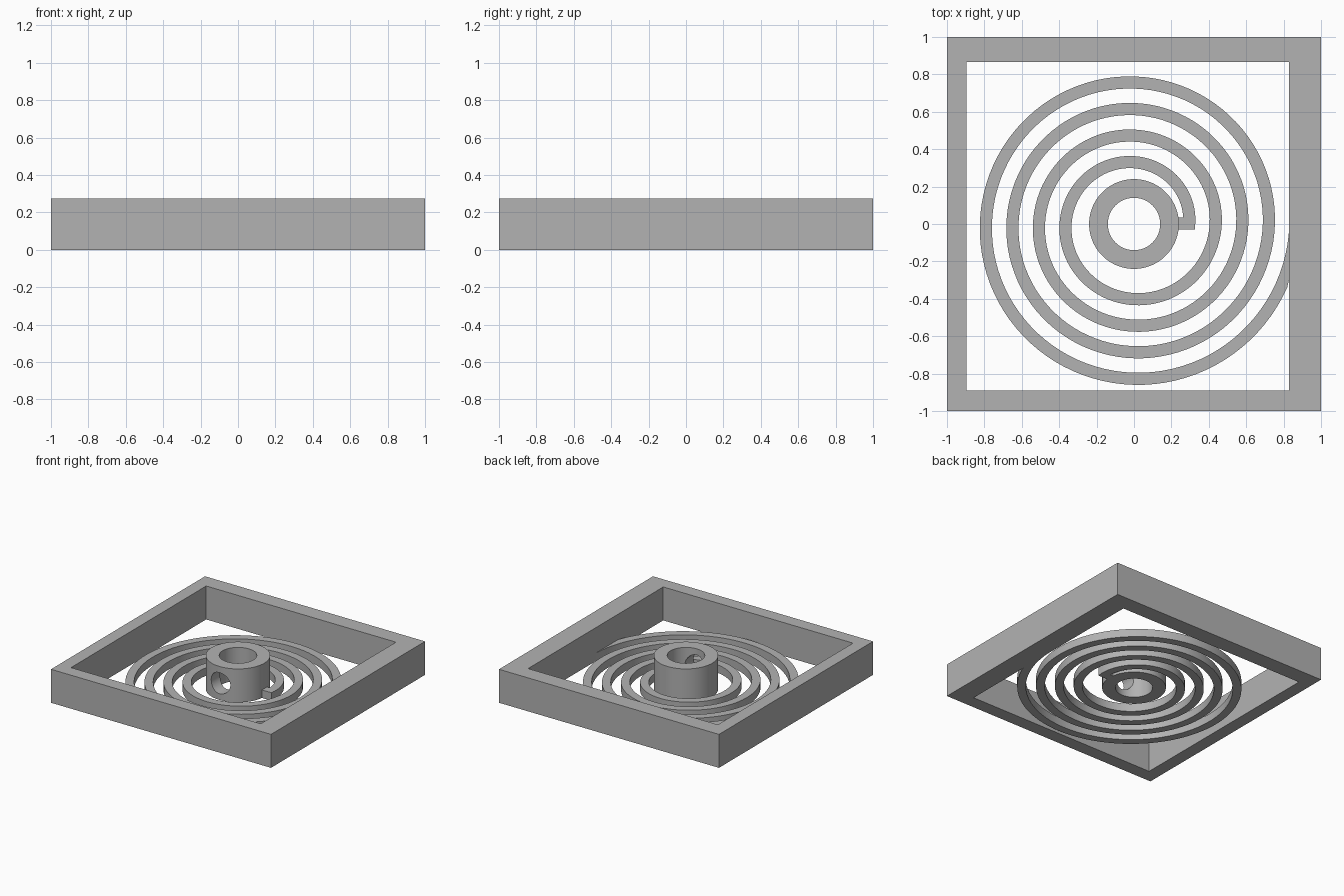
import bpy
import bmesh
import math

if "Cube" in bpy.data.objects:
    bpy.data.objects.remove(bpy.data.objects["Cube"], do_unlink=True)

HEIGHT = 0.275      # frame and hub
COIL_H = 0.066      # spiral spring
COIL_W = 0.065

grey = bpy.data.materials.new("plain_grey")
grey.use_nodes = True
colour = (0.45, 0.45, 0.45, 1)
grey.diffuse_color = colour
grey.node_tree.nodes["Principled BSDF"].inputs["Base Color"].default_value = colour


def strip_solid(name, inner, outer, height, closed):
    """Extruded solid between two matching outlines on the ground plane."""
    bm = bmesh.new()
    rings = [[bm.verts.new((x, y, z)) for x, y in line]
             for line, z in ((inner, 0), (outer, 0), (outer, height), (inner, height))]
    n = len(inner)
    for i in range(n if closed else n - 1):
        j = (i + 1) % n
        for a, b in zip(rings, rings[1:] + rings[:1]):
            bm.faces.new((a[i], a[j], b[j], b[i]))
    if not closed:
        for i in (0, n - 1):
            bm.faces.new([r[i] for r in rings])
    bmesh.ops.recalc_face_normals(bm, faces=bm.faces)
    mesh = bpy.data.meshes.new(name)
    bm.to_mesh(mesh)
    bm.free()
    mesh.materials.append(grey)
    obj = bpy.data.objects.new(name, mesh)
    bpy.context.collection.objects.link(obj)
    return obj


def rectangle(x0, x1, y0, y1):
    return [(x0, y0), (x1, y0), (x1, y1), (x0, y1)]


def circle(radius, steps=96):
    return [(radius * math.cos(math.tau * i / steps),
             radius * math.sin(math.tau * i / steps)) for i in range(steps)]


def spiral(offset, turns=4, steps=96, limit=0.832):
    """Widening spiral, trimmed where it runs into the right-hand bar."""
    points = []
    for i in range(turns * steps + 1):
        t = i / steps
        r = 0.295 + 0.142 * t + offset
        points.append((min(r * math.cos(math.tau * t), limit),
                       r * math.sin(math.tau * t)))
    return points


def smooth(obj):
    bpy.ops.object.select_all(action="DESELECT")
    obj.select_set(True)
    bpy.context.view_layer.objects.active = obj
    bpy.ops.object.shade_smooth_by_angle(angle=math.radians(30))


# Square frame with uneven bars
strip_solid("frame", rectangle(-0.895, 0.83, -0.89, 0.865),
            rectangle(-1, 1, -1, 1), HEIGHT, True)

# Flat spiral spring
spring = strip_solid("spiral_spring", spiral(-COIL_W / 2), spiral(COIL_W / 2),
                     COIL_H, False)
smooth(spring)

# Tab joining the spring to the hub
strip_solid("spring_tab", [(0.235, -0.03), (0.235, 0.035)],
            [(0.326, -0.03), (0.326, 0.035)], COIL_H, False)

# Hub with a bore, and a round hole through its front wall
hub = strip_solid("hub", circle(0.14), circle(0.24), HEIGHT, True)
bpy.ops.mesh.primitive_cylinder_add(vertices=48, radius=0.087, depth=0.3,
                                    location=(0, -0.15, HEIGHT / 2),
                                    rotation=(math.pi / 2, 0, 0))
cutter = bpy.context.object
cutter.name = "hole_cutter"
cutter.data.materials.append(grey)
cut = hub.modifiers.new("side_hole", "BOOLEAN")
cut.operation = "DIFFERENCE"
cut.solver = "EXACT"
cut.object = cutter
bpy.context.view_layer.objects.active = hub
bpy.ops.object.modifier_apply(modifier=cut.name)
bpy.data.objects.remove(cutter, do_unlink=True)
smooth(hub)
